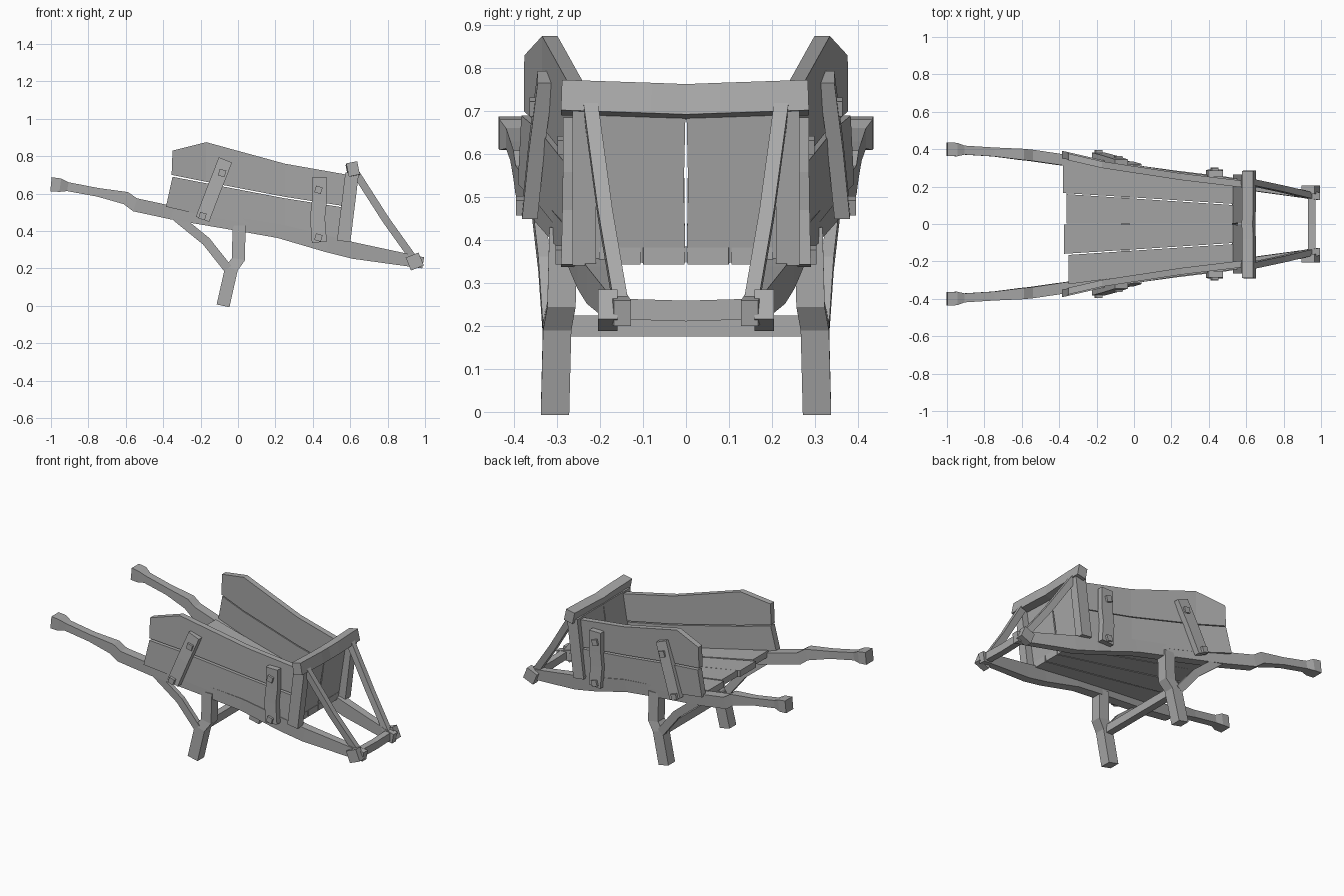
import bpy
from mathutils import Vector

if "Cube" in bpy.data.objects:
    bpy.data.objects.remove(bpy.data.objects["Cube"])

wood = bpy.data.materials.new("grey wood")
wood.use_nodes = True
GREY = (0.4, 0.4, 0.4, 1)
wood.diffuse_color = GREY
wood.node_tree.nodes["Principled BSDF"].inputs["Base Color"].default_value = GREY


def loft(name, rings):
    """Skin a list of equal point rings and cap both ends."""
    n = len(rings[0])
    faces = [tuple(range(n)), tuple(range(len(rings) * n - n, len(rings) * n))]
    for r in range(len(rings) - 1):
        for i in range(n):
            j = (i + 1) % n
            faces.append((r * n + i, r * n + j, r * n + n + j, r * n + n + i))
    mesh = bpy.data.meshes.new(name)
    mesh.from_pydata([tuple(p) for ring in rings for p in ring], [], faces)
    mesh.materials.append(wood)
    obj = bpy.data.objects.new(name, mesh)
    bpy.context.collection.objects.link(obj)
    bpy.context.view_layer.objects.active = obj
    obj.select_set(True)
    bpy.ops.object.mode_set(mode='EDIT')
    bpy.ops.mesh.select_all(action='SELECT')
    bpy.ops.mesh.normals_make_consistent(inside=False)
    bpy.ops.object.mode_set(mode='OBJECT')
    obj.select_set(False)
    return obj


def bar(name, points, half, side=(0, 1, 0)):
    """Rectangular bar along points; half = (along side, across side) or one pair per point."""
    pts = [Vector(p) for p in points]
    halves = half if isinstance(half, list) else [half] * len(pts)
    rings = []
    for i, p in enumerate(pts):
        t = (pts[min(i + 1, len(pts) - 1)] - pts[max(i - 1, 0)]).normalized()
        u = Vector(side)
        v = t.cross(u).normalized() * halves[i][1]
        u = u * halves[i][0]
        rings.append([p + u + v, p - u + v, p - u - v, p + u - v])
    return loft(name, rings)


def wall(x):
    """Outer face of the tray side at x."""
    return 0.30 - 0.19 * (x - 0.0) + 0.02 * min(1, abs(x) * 2) * (x < 0) if x < 0 else 0.305 - 0.12 * x


def plank(name, s, stations, inset, thick):
    """Side plank; each station gives bottom x, z and top x, z."""
    rings = []
    for xb, zb, xt, zt in stations:
        rings.append([(x, s * (wall(x) - d), z) for x, z, d in (
            (xb, zb, inset), (xt, zt, inset), (xt, zt, inset + thick), (xb, zb, inset + thick))])
    loft(name, rings)


def cleat(name, s, path, half_width, bolts):
    """Batten on the tray side with square bolt heads."""
    bar(name, [(x, s * (wall(x) + out), z) for x, z, out in path], (0.018, half_width))
    for k, (x, z, out) in enumerate(bolts):
        y = wall(x) + out
        bar(f"{name}_bolt_{k + 1}", [(x, s * (y - 0.03), z), (x, s * y, z)], (0.018, 0.018), (0.96, 0, -0.28))


for s, tag in ((-1, "front"), (1, "back")):
    # Long beam with shaped handle
    beam = [(-1, .40, .65, .036, .038), (-.95, .398, .645, .036, .036), (-.91, .395, .637, .024, .024),
            (-.75, .385, .607, .024, .023), (-.60, .372, .576, .030, .034), (-.55, .367, .540, .030, .036),
            (-.35, .338, .497, .030, .036), (0, .285, .437, .030, .036), (.22, .255, .400, .030, .038),
            (.48, .225, .330, .028, .044), (.62, .205, .295, .026, .044), (.99, .148, .230, .020, .030)]
    bar(tag + "_beam", [(x, s * y, z) for x, y, z, *_ in beam], [(a, b) for *_, a, b in beam])

    # Tray side planks
    plank(tag + "_lower_plank", s, [(-.385, .53, -.35, .69), (-.17, .48, -.17, .655),
                                    (.25, .40, .25, .575), (.54, .34, .57, .525)], -.003, .04)
    plank(tag + "_upper_plank", s, [(-.355, .70, -.35, .83), (-.17, .663, -.17, .875),
                                    (.25, .583, .25, .76), (.57, .533, .59, .70)], .004, .036)

    # Battens with bolts
    cleat(tag + "_rear_cleat", s, [(-.19, .463, .02), (-.13, .62, .018), (-.067, .78, .012)], .038,
          [(-.19, .48, .052), (-.085, .71, .045)])
    cleat(tag + "_fore_cleat", s, [(.435, .34, .02), (.425, .47, .016), (.435, .56, .016), (.435, .685, .016)],
          .04, [(.43, .365, .05), (.43, .62, .046)])

    # Leg and rear brace
    bar(tag + "_leg", [(-.08, s * .305, 0), (-.035, s * .3, .2), (.003, s * .29, .25), (.005, s * .285, .43)],
        (.033, .035))
    bar(tag + "_leg_brace", [(-.33, s * .345, .475), (-.17, s * .33, .345), (-.055, s * .32, .2)], (.014, .024))

    # Corner post and strut at the nose
    bar(tag + "_nose_post", [(.565, s * .237, .345), (.61, s * .237, .71)], (.027, .036))
    bar(tag + "_nose_strut", [(.63, s * .222, .71), (.79, s * .188, .46), (.94, s * .152, .25)], (.017, .02))

    # Axle end knob
    bar(tag + "_axle_knob", [(.945, s * .16, .237), (.945, s * .205, .237)], (.037, .037), (.92, 0, .38))

    # Nose board halves
    bar(tag + "_nose_board", [(.538, s * .108, .35), (.565, s * .112, .53), (.592, s * .108, .71)], (.107, .015))

# Floor planks, narrowing toward the nose
for i, end in enumerate((-.35, -.375, -.36, -.38)):
    a, b = (i - 2) / 2, (i - 1) / 2
    rings = []
    for x, w, z in ((end, .325, .525), (.1, .265, .443), (.56, .205, .363)):
        y0, y1 = a * w + .003, b * w - .003
        rings.append([(x, y0, z - .02), (x, y1, z - .02), (x, y1, z + .02), (x, y0, z + .02)])
    loft(f"floor_plank_{i + 1}", rings)

# Cross pieces: sagging cap rail, axle, leg stretcher
bar("nose_cap", [(.615, -.29, .732), (.615, -.08, .725), (.612, 0, .722), (.615, .08, .725), (.615, .285, .732)],
    (.03, .036), (.98, 0, .2))
bar("axle", [(.95, -.17, .24), (.95, 0, .235), (.95, .17, .24)], (.02, .024), (1, 0, 0))
bar("leg_stretcher", [(-.045, -.30, .2), (-.045, .30, .2)], (.022, .025), (1, 0, 0))
